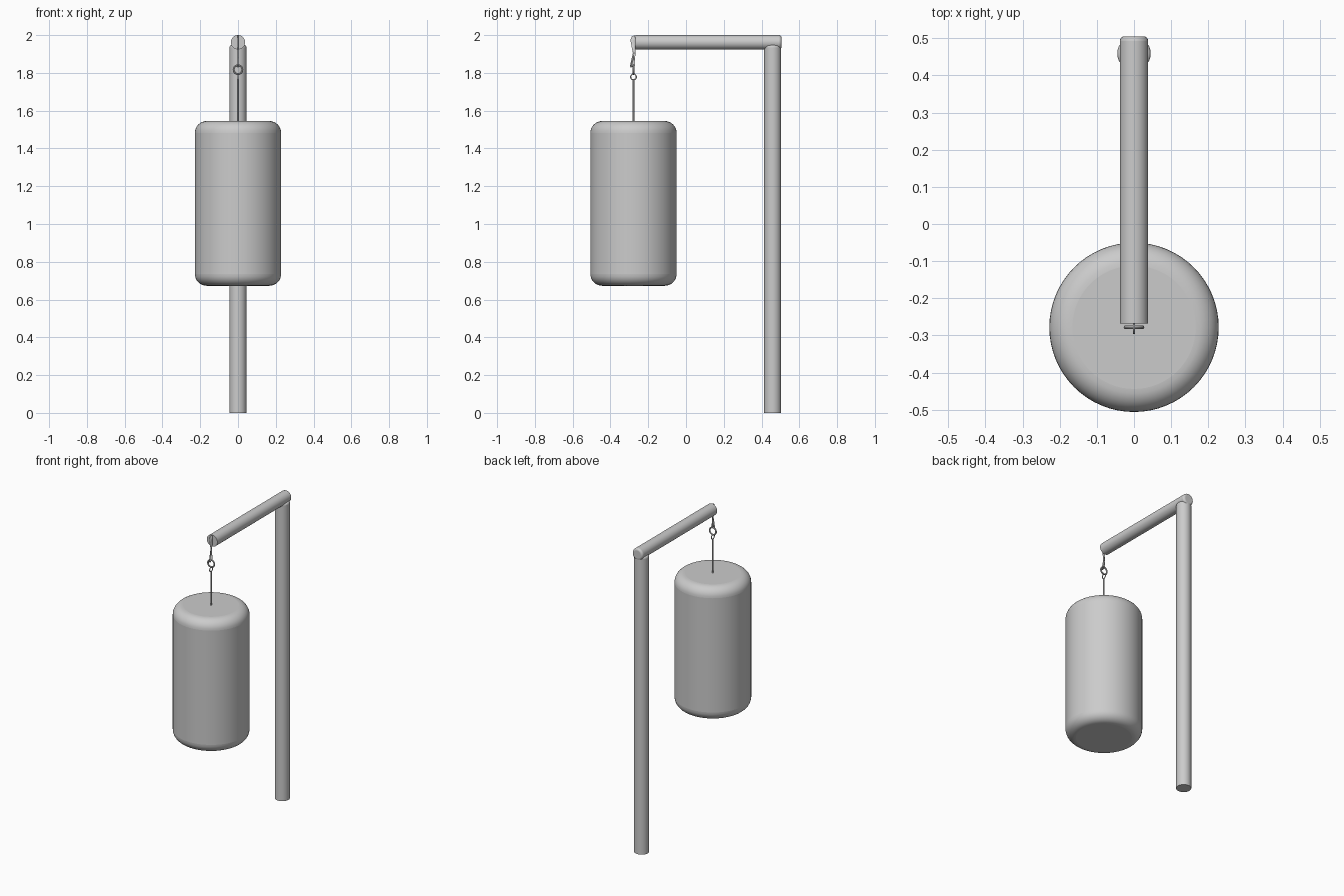
import bpy, math
from mathutils import Vector

cube = bpy.data.objects.get("Cube")
if cube:
    bpy.data.objects.remove(cube, do_unlink=True)

grey = bpy.data.materials.new("grey")
grey.use_nodes = True
grey.diffuse_color = (0.6, 0.6, 0.6, 1)
grey.node_tree.nodes["Principled BSDF"].inputs["Base Color"].default_value = (0.6, 0.6, 0.6, 1)

HANG_Y = -0.278


def finish(name):
    ob = bpy.context.object
    ob.name = name
    ob.data.materials.append(grey)
    bpy.ops.object.shade_smooth_by_angle(angle=math.radians(35))
    return ob


def rod(name, start, end, radius, sides=48):
    a, b = Vector(start), Vector(end)
    bpy.ops.mesh.primitive_cylinder_add(
        vertices=sides, radius=radius, depth=(b - a).length, location=(a + b) / 2,
        rotation=(b - a).to_track_quat('Z', 'Y').to_euler())
    return finish(name)


def ring(name, z, major, minor, rotation):
    bpy.ops.mesh.primitive_torus_add(
        major_segments=32, minor_segments=10, major_radius=major, minor_radius=minor,
        location=(0, HANG_Y, z), rotation=rotation)
    return finish(name)


def round_end(ob, width, keep, segments=4):
    """Bevel only the rim edges whose local height passes the keep rule."""
    attr = ob.data.attributes.new("bevel_weight_edge", 'FLOAT', 'EDGE')
    for e in ob.data.edges:
        za, zb = (ob.data.vertices[i].co.z for i in e.vertices)
        attr.data[e.index].value = 1.0 if abs(za - zb) < 1e-5 and keep(za) else 0.0
    mod = ob.modifiers.new("rounded_rim", 'BEVEL')
    mod.limit_method = 'WEIGHT'
    mod.width = width
    mod.segments = segments


# Upright pole and horizontal arm
pole = rod("pole", (0, 0.459, 0), (0, 0.459, 1.947), 0.045)
round_end(pole, 0.012, lambda z: z > 0)
arm = rod("arm", (0, -0.268, 1.962), (0, 0.505, 1.962), 0.038)
round_end(arm, 0.012, lambda z: z > 0)

# Hanging drum with rounded rims
drum = rod("drum", (0, HANG_Y, 0.673), (0, HANG_Y, 1.545), 0.228, 64)
round_end(drum, 0.062, lambda z: True, 8)

# Strap bent over the end of the arm, as an extruded path
curve = bpy.data.curves.new("strap", 'CURVE')
curve.dimensions = '3D'
path = curve.splines.new('POLY')
points = [(-0.268, 1.985), (-0.277, 1.983), (-0.281, 1.972), (-0.283, 1.84), (-0.28, 1.835)]
path.points.add(len(points) - 1)
for p, (y, z) in zip(path.points, points):
    p.co = (0, y, z, 1)
    p.tilt = 0
curve.extrude = 0.014
strap = bpy.data.objects.new("strap", curve)
bpy.context.collection.objects.link(strap)
curve.materials.append(grey)
curve.twist_mode = 'Z_UP'
thick = strap.modifiers.new("thickness", 'SOLIDIFY')
thick.thickness = 0.006
thick.offset = 0

# Linked rings and the cable through the drum
ring("hook_ring", 1.817, 0.023, 0.005, (math.pi / 2, 0, 0))
ring("cable_ring", 1.779, 0.015, 0.003, (0, math.pi / 2, 0))
rod("cable", (0, HANG_Y, 0.671), (0, HANG_Y, 1.765), 0.005, 12)
